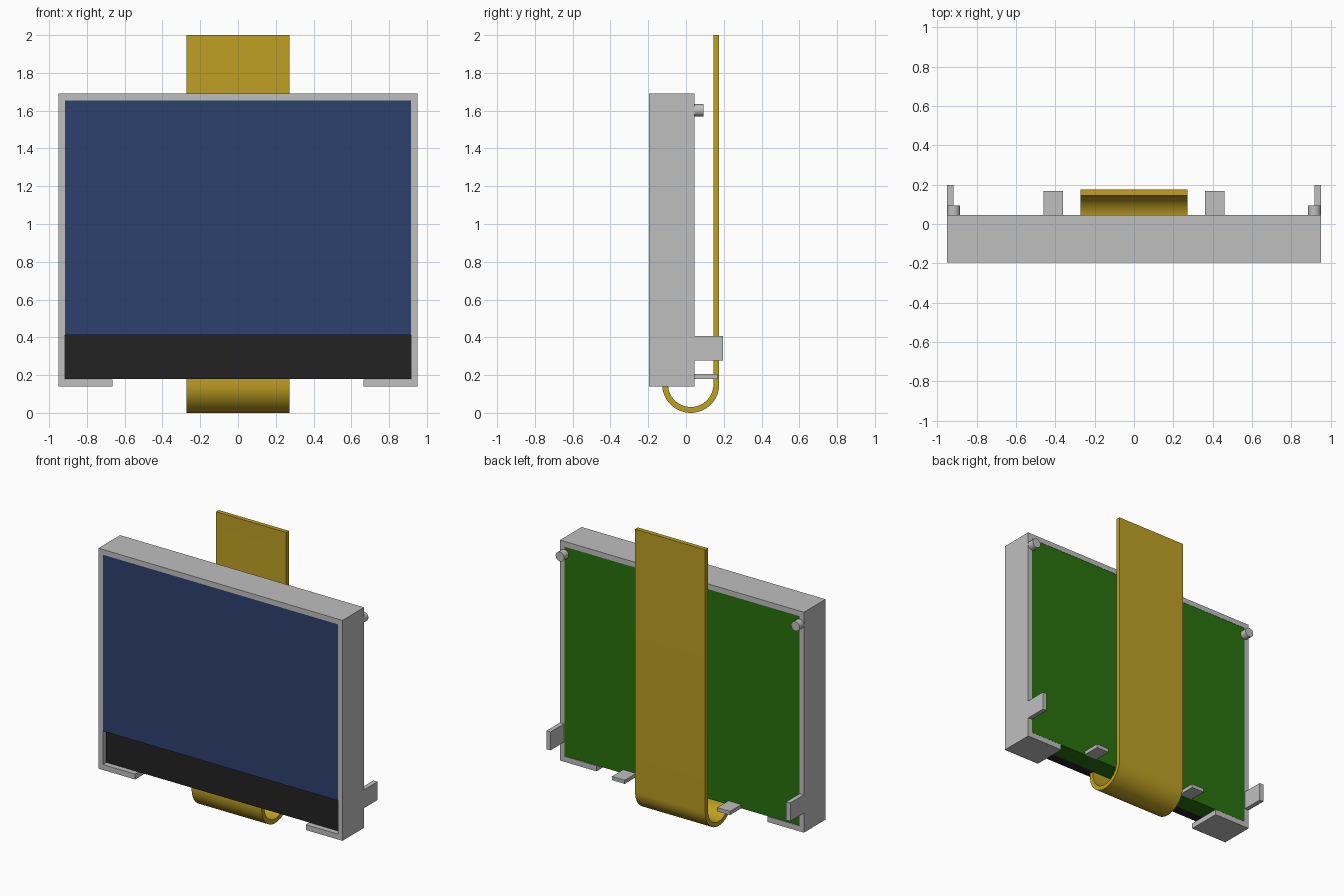
import bpy, bmesh, math

cube = bpy.data.objects.get("Cube")
if cube:
    bpy.data.objects.remove(cube, do_unlink=True)


def material(name, rgb):
    m = bpy.data.materials.new(name)
    m.use_nodes = True
    m.diffuse_color = (*rgb, 1)
    m.node_tree.nodes["Principled BSDF"].inputs["Base Color"].default_value = (*rgb, 1)
    return m


GREY = material("grey plastic", (0.52, 0.52, 0.52))
BLUE = material("screen blue", (0.026, 0.051, 0.155))
BLACK = material("black glass", (0.016, 0.016, 0.016))
GREEN = material("board green", (0.022, 0.168, 0.004))
GOLD = material("ribbon gold", (0.52, 0.35, 0.017))


def prism(name, outline, direction, mat):
    """Extrude a closed outline of 3D points along a direction."""
    bm = bmesh.new()
    face = bm.faces.new([bm.verts.new(p) for p in outline])
    new = bmesh.ops.extrude_face_region(bm, geom=[face])["geom"]
    bmesh.ops.translate(bm, vec=direction,
                        verts=[v for v in new if isinstance(v, bmesh.types.BMVert)])
    bmesh.ops.recalc_face_normals(bm, faces=bm.faces)
    mesh = bpy.data.meshes.new(name)
    bm.to_mesh(mesh)
    bm.free()
    obj = bpy.data.objects.new(name, mesh)
    bpy.context.collection.objects.link(obj)
    mesh.materials.append(mat)
    return obj


def box(name, x, y, z, mat):
    x0, x1 = sorted(x)
    outline = [(x0, y[0], z[0]), (x1, y[0], z[0]), (x1, y[0], z[1]), (x0, y[0], z[1])]
    return prism(name, outline, (0, y[1] - y[0], 0), mat)


def smooth(obj):
    bpy.ops.object.select_all(action="DESELECT")
    obj.select_set(True)
    bpy.context.view_layer.objects.active = obj
    bpy.ops.object.shade_smooth_by_angle(angle=math.radians(30))


FRONT, BACK = -0.195, 0.045

# Frame: a loop with an open bottom between two corner lips
half = [(0.665, 0.14), (0.95, 0.14), (0.95, 1.692), (-0.95, 1.692), (-0.95, 0.14),
        (-0.665, 0.14), (-0.665, 0.178), (-0.915, 0.178), (-0.915, 1.655),
        (0.915, 1.655), (0.915, 0.178), (0.665, 0.178)]
prism("frame", [(x, FRONT, z) for x, z in half], (0, BACK - FRONT, 0), GREY)

# Display stack, front to back
box("screen", (-0.915, 0.915), (FRONT + 0.002, -0.16), (0.413, 1.655), BLUE)
box("glass_panel", (-0.915, 0.915), (-0.16, -0.09), (0.18, 1.655), BLACK)
box("back_board", (-0.915, 0.915), (-0.09, BACK - 0.002), (0.18, 1.655), GREEN)

# Clips, tabs and locating pins on both sides
for side, s in (("left", 1), ("right", -1)):
    box(side + "_side_clip", (s * 0.918, s * 0.95), (BACK, 0.197), (0.278, 0.407), GREY)
    box(side + "_bottom_tab", (s * 0.36, s * 0.46), (BACK - 0.01, 0.168), (0.18, 0.206), GREY)
    ring = [(s * 0.917 + 0.033 * math.cos(a), BACK - 0.01, 1.602 + 0.033 * math.sin(a))
            for a in (math.tau * i / 32 for i in range(32))]
    smooth(prism(side + "_pin", ring, (0, 0.058, 0), GREY))

# Flexible ribbon: side profile folded under the display and up behind it
CY, CZ, R_OUT, R_IN = 0.025, 0.151, 0.151, 0.12
STEPS = 32


def arc(r, flip):
    pts = [(CY - r * math.cos(math.pi * i / STEPS), CZ - r * math.sin(math.pi * i / STEPS))
           for i in range(STEPS + 1)]
    return pts[::-1] if flip else pts


profile = ([(CY - R_OUT, 0.24)] + arc(R_OUT, False)
           + [(CY + R_OUT, 2.0), (CY + R_IN, 2.0)]
           + arc(R_IN, True) + [(CY - R_IN, 0.24)])
smooth(prism("ribbon_cable", [(-0.273, y, z) for y, z in profile], (0.546, 0, 0), GOLD))
